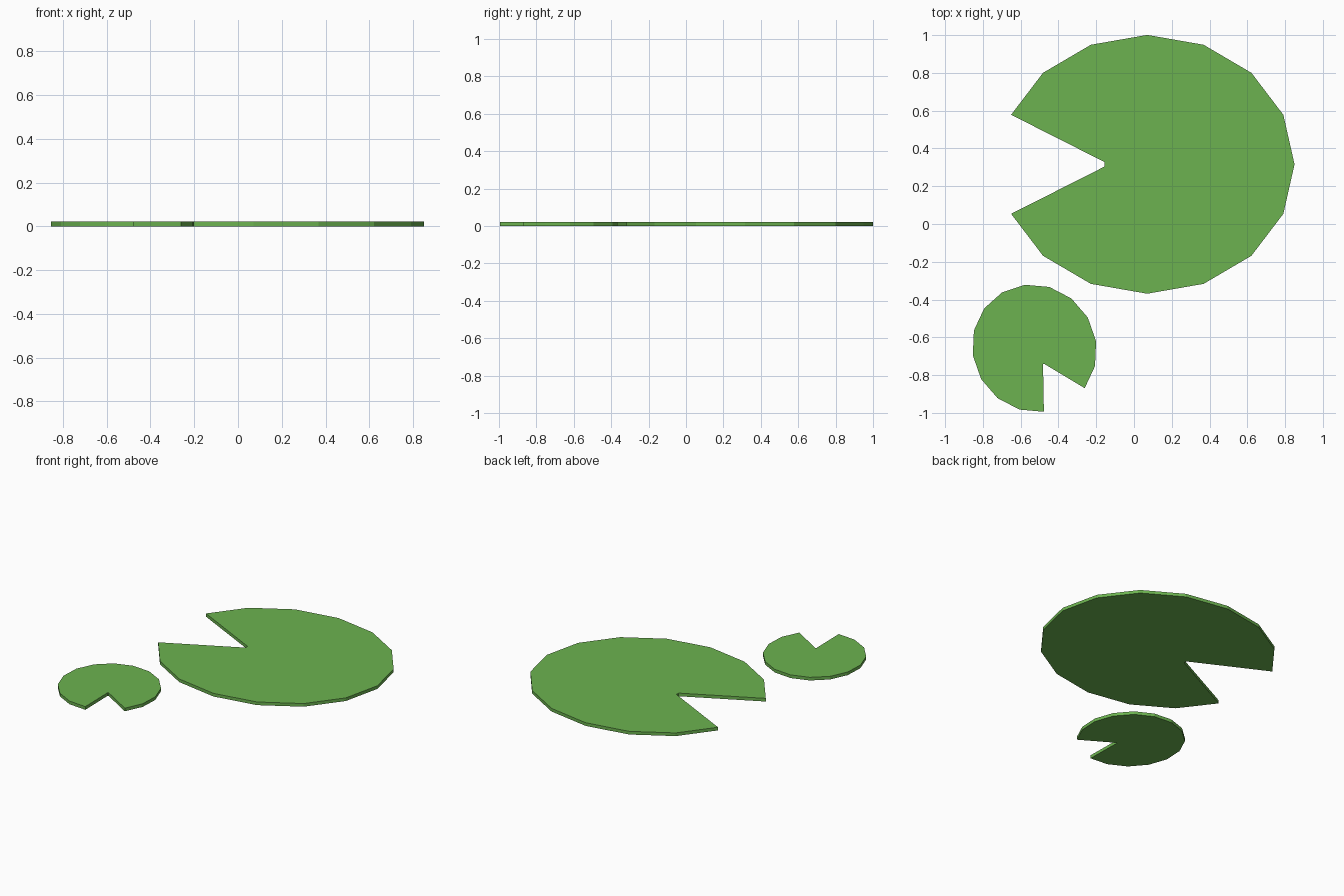
import bpy, bmesh
from math import sin, cos, radians, pi

if "Cube" in bpy.data.objects:
    bpy.data.objects.remove(bpy.data.objects["Cube"])

SIDES, THICK = 16, 0.022

green = bpy.data.materials.new("leaf_green")
green.diffuse_color = (0.15, 0.45, 0.08, 1)
green.use_nodes = True
green.node_tree.nodes["Principled BSDF"].inputs["Base Color"].default_value = green.diffuse_color


def lily_pad(name, centre, rx, ry, turn, notch_x, notch_w):
    """Low-poly oval disc; the rim vertex at 180 degrees becomes a narrow notch."""
    rim = [(rx * cos(2 * pi * i / SIDES), ry * sin(2 * pi * i / SIDES)) for i in range(SIDES)]
    half = SIDES // 2
    outline = rim[:half] + [(notch_x, notch_w), (notch_x, -notch_w)] + rim[half + 1:]
    bm = bmesh.new()
    base = bm.faces.new([bm.verts.new((x, y, 0)) for x, y in outline])
    top = bmesh.ops.extrude_face_region(bm, geom=[base], use_keep_orig=True)
    for v in top["geom"]:
        if isinstance(v, bmesh.types.BMVert):
            v.co.z = THICK
    bmesh.ops.recalc_face_normals(bm, faces=bm.faces)
    mesh = bpy.data.meshes.new(name)
    bm.to_mesh(mesh)
    bm.free()
    mesh.materials.append(green)
    obj = bpy.data.objects.new(name, mesh)
    obj.location = (*centre, 0)
    obj.rotation_euler.z = radians(turn)
    bpy.context.collection.objects.link(obj)


# Large pad with its notch facing -x, small pad turned towards the front
lily_pad("large_lily_pad", (0.07, 0.316), 0.78, 0.685, 0, -0.226, 0.012)
lily_pad("small_lily_pad", (-0.527, -0.658), 0.342, 0.326, 120, -0.096, 0.003)
